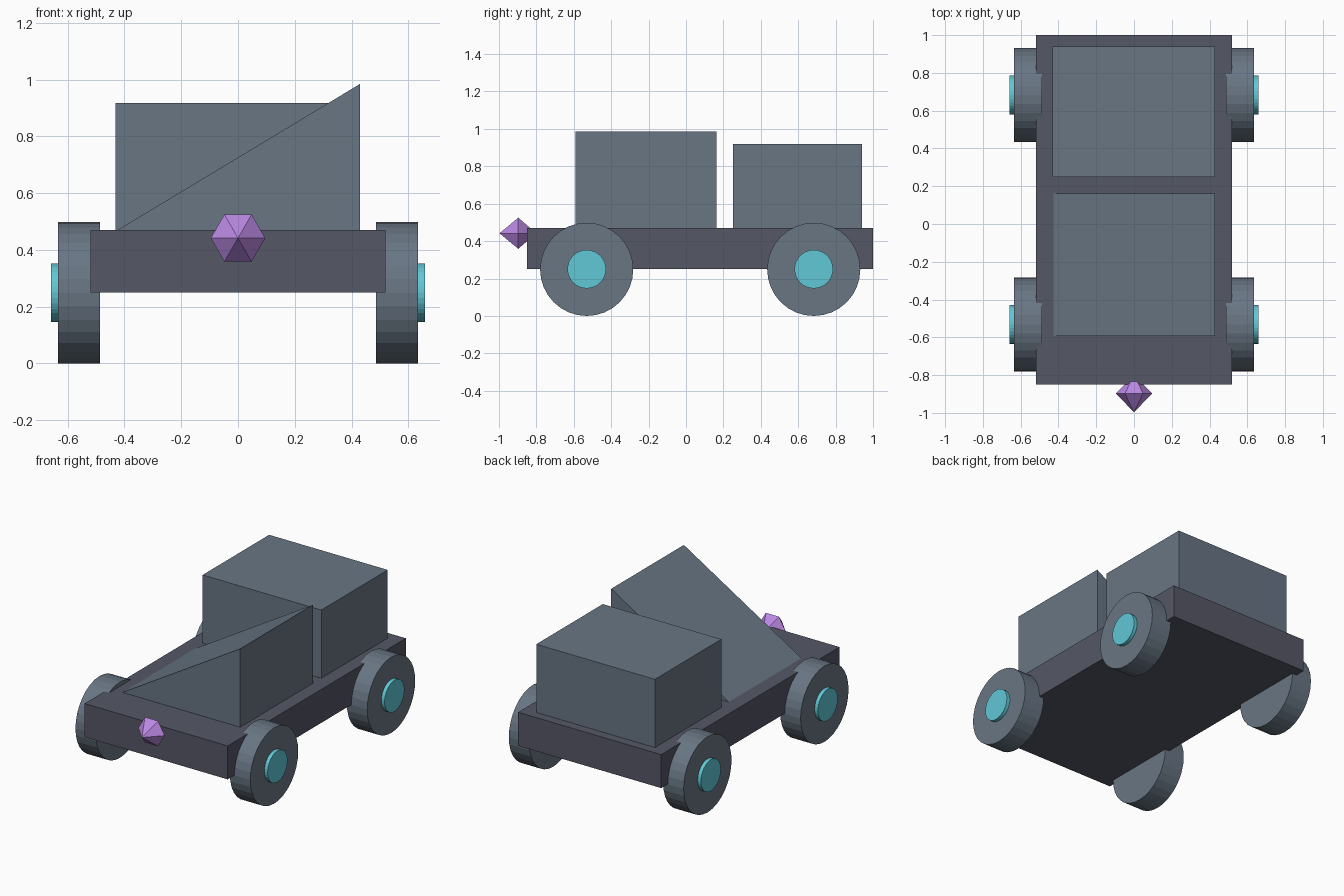
import bpy, bmesh
from math import cos, sin, pi
from mathutils import Matrix

if "Cube" in bpy.data.objects:
    bpy.data.objects.remove(bpy.data.objects["Cube"])


def material(name, rgb):
    m = bpy.data.materials.new(name)
    m.diffuse_color = (*rgb, 1)
    m.use_nodes = True
    m.node_tree.nodes["Principled BSDF"].inputs["Base Color"].default_value = m.diffuse_color
    return m


cyan = material("cyan", (0.12, 0.58, 0.67))
violet = material("violet", (0.5, 0.25, 0.78))
dark = material("dark_grey", (0.09, 0.095, 0.13))
slate = material("slate", (0.14, 0.18, 0.23))


def finish(name, bm, mat):
    bmesh.ops.recalc_face_normals(bm, faces=bm.faces)
    mesh = bpy.data.meshes.new(name)
    bm.to_mesh(mesh)
    bm.free()
    mesh.materials.append(mat)
    obj = bpy.data.objects.new(name, mesh)
    bpy.context.collection.objects.link(obj)
    return obj


def prism(name, profile, y0, y1, mat):
    """Extrude an (x, z) profile along y."""
    bm = bmesh.new()
    face = bm.faces.new([bm.verts.new((x, y0, z)) for x, z in profile])
    ext = bmesh.ops.extrude_face_region(bm, geom=[face])
    verts = [v for v in ext["geom"] if isinstance(v, bmesh.types.BMVert)]
    bmesh.ops.translate(bm, verts=verts, vec=(0, y1 - y0, 0))
    return finish(name, bm, mat)


def disc(name, x0, x1, y, z, radius, sides, mat):
    """Cylinder lying along x."""
    bm = bmesh.new()
    place = Matrix.Translation(((x0 + x1) / 2, y, z)) @ Matrix.Rotation(pi / 2, 4, 'Y')
    bmesh.ops.create_cone(bm, cap_ends=True, segments=sides, radius1=radius,
                          radius2=radius, depth=abs(x1 - x0), matrix=place)
    return finish(name, bm, mat)


# Body: chassis slab, rear box, sideways wedge in front
prism("chassis", [(-0.52, 0.25), (0.52, 0.25), (0.52, 0.47), (-0.52, 0.47)], -0.85, 1.0, dark)
prism("rear_box", [(-0.432, 0.47), (0.43, 0.47), (0.43, 0.918), (-0.432, 0.918)], 0.25, 0.94, slate)
prism("front_wedge", [(-0.425, 0.47), (0.43, 0.47), (0.43, 0.985)], -0.592, 0.162, slate)

# Wheels with hubs running through them
for side, s in (("right", 1), ("left", -1)):
    for end, y in (("front", -0.531), ("rear", 0.683)):
        disc(f"{end}_{side}_wheel", s * 0.487, s * 0.635, y, 0.249, 0.249, 32, slate)
        disc(f"{end}_{side}_hub", s * 0.488, s * 0.659, y, 0.25, 0.103, 32, cyan)

# Nose gem: six-sided double pyramid along y
bm = bmesh.new()
ring = [bm.verts.new((0.096 * cos(i * pi / 3), -0.897, 0.442 + 0.096 * sin(i * pi / 3)))
        for i in range(6)]
for tip_y in (-0.997, -0.8):
    tip = bm.verts.new((0, tip_y, 0.442))
    for i in range(6):
        bm.faces.new((ring[i], ring[(i + 1) % 6], tip))
finish("nose_gem", bm, violet)
